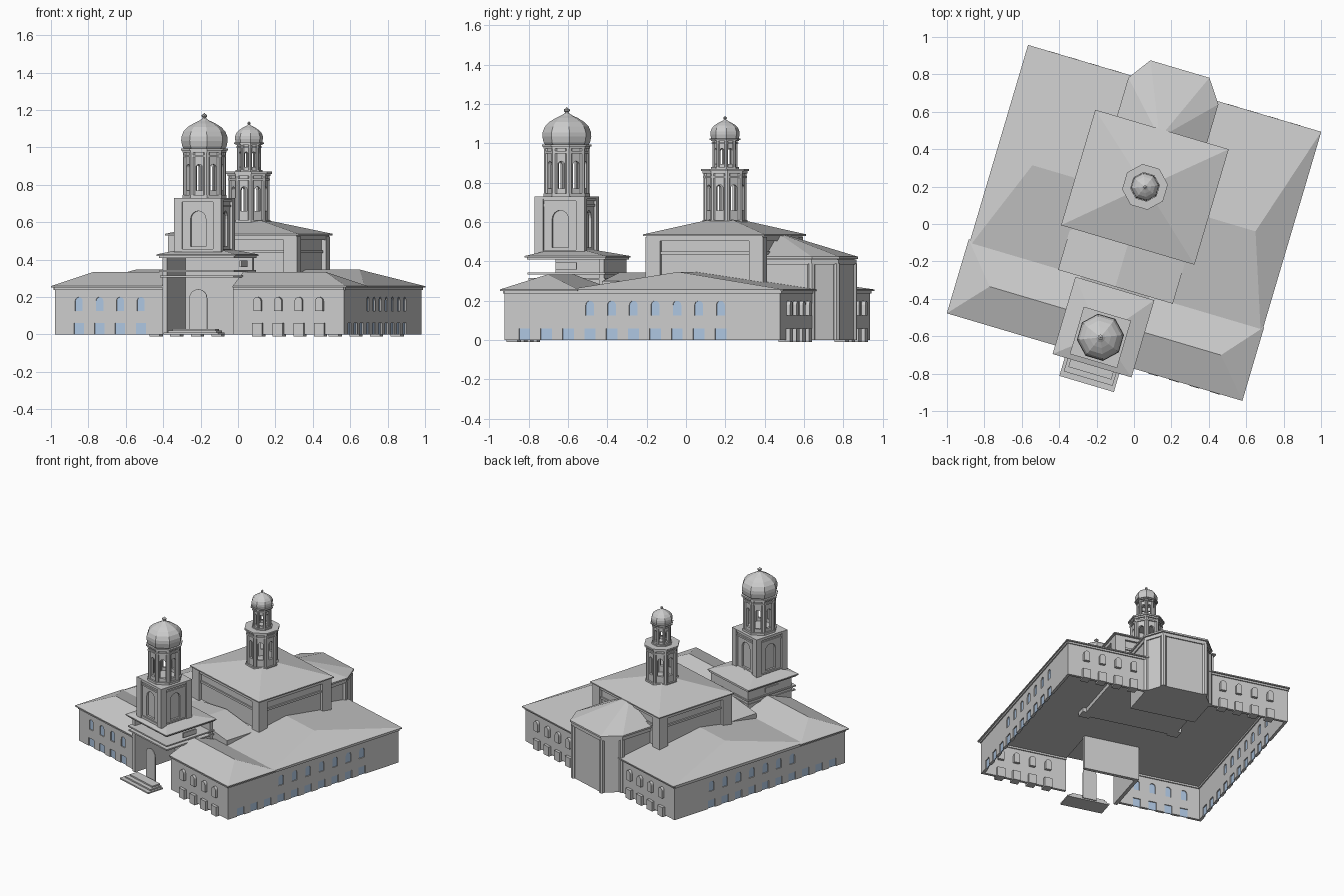
import bpy, bmesh, math
from mathutils import Matrix, Vector

if "Cube" in bpy.data.objects:
    bpy.data.objects.remove(bpy.data.objects["Cube"])

TURN = Matrix.Rotation(math.radians(-16.5), 4, 'Z')   # the whole plan is turned on the site
made = []
glass = bpy.data.materials.new("window_glass")
glass.diffuse_color = (0.42, 0.56, 0.75, 1)
glass.use_nodes = True
glass.node_tree.nodes["Principled BSDF"].inputs["Base Color"].default_value = glass.diffuse_color


def finish(name, bm, mat=None):
    bmesh.ops.recalc_face_normals(bm, faces=bm.faces)
    me = bpy.data.meshes.new(name)
    bm.to_mesh(me)
    bm.free()
    ob = bpy.data.objects.new(name, me)
    bpy.context.collection.objects.link(ob)
    if mat:
        me.materials.append(mat)
    made.append(ob)
    return ob


def loft(bm, loops, caps=True):
    rings = [[bm.verts.new(p) for p in lp] for lp in loops]
    n = len(rings[0])
    for a, b in zip(rings, rings[1:]):
        for i in range(n):
            bm.faces.new((a[i], a[(i + 1) % n], b[(i + 1) % n], b[i]))
    if caps:
        bm.faces.new(rings[0])
        bm.faces.new(rings[-1])


def prism(bm, pts, z0, z1):
    loft(bm, [[(x, y, z) for x, y in pts] for z in (z0, z1)])


def box(bm, u0, u1, v0, v1, z0, z1):
    prism(bm, [(u0, v0), (u1, v0), (u1, v1), (u0, v1)], z0, z1)


def ring(n, r, c, z):
    return [(c[0] + r * math.cos((2 * k + 1) * math.pi / n),
             c[1] + r * math.sin((2 * k + 1) * math.pi / n), z) for k in range(n)]


def lathe(bm, n, c, prof, caps=True):
    loft(bm, [ring(n, r, c, z) for r, z in prof], caps)


def opening(bm, u, v, ang, depth, w, z0, z1, arched=True):
    """Upright slab, arched or square, centred on (u, v) and facing ang."""
    h = w / 2
    pts = [(-h, z0), (h, z0)]
    if arched:
        pts += [(h * math.cos(t * math.pi / 8), z1 - h + h * math.sin(t * math.pi / 8)) for t in range(9)]
    else:
        pts += [(h, z1), (-h, z1)]
    n, t = Vector((math.cos(ang), math.sin(ang))), Vector((-math.sin(ang), math.cos(ang)))
    loft(bm, [[(u + t.x * a + n.x * d, v + t.y * a + n.y * d, z) for a, z in pts]
              for d in (-depth / 2, depth / 2)])


def cut(ob, bm):
    cutter = finish("cutter", bm)
    made.remove(cutter)
    cutter.hide_render = True
    m = ob.modifiers.new("cut", 'BOOLEAN')
    m.operation, m.solver, m.object = 'DIFFERENCE', 'EXACT', cutter
    me = bpy.data.meshes.new_from_object(ob.evaluated_get(bpy.context.evaluated_depsgraph_get()))
    ob.modifiers.clear()
    ob.data = me
    bpy.data.objects.remove(cutter)


def hip(bm, u0, u1, v0, v1, z, r0, r1, t=0.008):
    """Eave slab with a hipped (or gabled) roof on it; r0 and r1 end the ridge."""
    box(bm, min(u0, u1), max(u0, u1), v0, v1, z, z + t)
    a, b, c, d, p, q = [bm.verts.new(x) for x in ((u0, v0, z + t), (u1, v0, z + t), (u1, v1, z + t),
                                                  (u0, v1, z + t), r0, r1)]
    for f in ((a, b, q, p), (b, c, q), (c, d, p, q), (d, a, p)):
        bm.faces.new(f)


# Outer walls, open inside, with two rows of windows
U, V0, V1, T, H = 0.805, -0.725, 0.738, 0.02, 0.25
walls, cuts, panes, trim = (bmesh.new() for _ in range(4))


def window(u, v, ang, w, z0, z1, arched):
    opening(cuts, u, v, ang, 0.06, w, z0 if arched else -0.01, z1, arched)
    opening(panes, u, v, ang, 0.006, w + 0.002, z0, z1, arched)


for s in (-1, 1):
    for v0, v1, inner, face in ((V0, V0 + T, 0.19, -math.pi / 2), (V1 - T, V1, 0.23, math.pi / 2)):
        box(walls, min(s * inner, s * (U - T)), max(s * inner, s * (U - T)), v0, v1, 0, H)
        box(trim, min(s * inner, s * U), max(s * inner, s * U), v0 - 0.008, v1 + 0.008, 0.237, H)
        for k in range(4):
            u = s * (0.327 + 0.115 * k)
            window(u, (v0 + v1) / 2, face, 0.042, 0.125, 0.2, True)
            window(u, (v0 + v1) / 2, face, 0.056, 0, 0.06, False)
    a, b = sorted((s * (U - T), s * U))
    box(walls, a, b, V0, V1, 0, H)
    box(trim, a - 0.008, b + 0.008, V0, V1, 0.237, H)
    for k in range(-3, 7):
        v = -0.271 + 0.1155 * k
        if k >= 0:
            window((a + b) / 2, v, 0, 0.045, 0.125, 0.2, True)
        window((a + b) / 2, v, 0, 0.06, 0, 0.06, False)
cut(finish("outer_walls", walls), cuts)
finish("window_panes", panes, glass)
finish("wall_cornice", trim)

# Low roofs: two front wings, the wide rear roof, the link between tower and nave
bm = bmesh.new()
for s in (-1, 1):
    hip(bm, s * 0.19, s * 0.824, -0.742, -0.33, H, (s * 0.19, -0.54, 0.335), (s * 0.645, -0.54, 0.335))
finish("wing_roofs", bm)
bm = bmesh.new()
hip(bm, -0.815, 0.82, -0.38, 0.757, H, (-0.61, 0.147, 0.347), (0.634, 0.147, 0.347))
finish("rear_roof", bm)
bm = bmesh.new()
loft(bm, [[(-0.32, v, 0.25), (0.32, v, 0.25), (0.32, v, 0.3), (0, v, 0.345), (-0.32, v, 0.3)]
          for v in (-0.35, -0.1)])
finish("link_roof", bm)

# Nave block with corner piers, bands and pyramid roof
bm = bmesh.new()
box(bm, -0.335, 0.335, -0.085, 0.495, 0.22, 0.53)
for u in (-0.36, 0.285):
    for v in (-0.107, 0.44):
        box(bm, u, u + 0.075, v, v + 0.075, 0.22, 0.525)
box(bm, -0.345, 0.345, -0.095, 0.505, 0.435, 0.45)
box(bm, -0.357, 0.357, -0.103, 0.511, 0.505, 0.53)
finish("nave_walls", bm)
bm = bmesh.new()
NAVE = (0, 0.207)
hip(bm, -0.372, 0.372, -0.117, 0.527, 0.53, (-0.005, 0.207, 0.63), (0.005, 0.207, 0.63))
finish("nave_roof", bm)

# Apse at the back with corner piers and a fan roof
bm = bmesh.new()


def apse_plan(o):
    return [(-0.235 - o, 0.48), (0.235 + o, 0.48), (0.235 + o, 0.735 + o * 0.4), (0.155 + o * 0.6, 0.848 + o),
            (-0.155 - o * 0.6, 0.848 + o), (-0.235 - o, 0.735 + o * 0.4)]


prism(bm, apse_plan(0), 0, 0.42)
prism(bm, apse_plan(0.008), 0.385, 0.41)
prism(bm, apse_plan(0.016), 0.412, 0.424)
for u, v in apse_plan(-0.006)[2:]:
    lathe(bm, 8, (u, v), [(0.02, 0), (0.02, 0.39)])
finish("apse_walls", bm)
bm = bmesh.new()
loft(bm, [[(u, v, 0.424) for u, v in apse_plan(0.016)],
          [(u * 0.08, 0.48 + (v - 0.48) * 0.08, 0.54) for u, v in apse_plan(0)]])
finish("apse_roof", bm)

# Tower base: hollow room, doorway, bands and skirt roof
bm = bmesh.new()
for u0, u1, v0, v1 in ((-0.2, 0.2, -0.77, -0.745), (-0.2, 0.2, -0.4, -0.375),
                       (-0.2, -0.175, -0.745, -0.4), (0.175, 0.2, -0.745, -0.4)):
    box(bm, u0, u1, v0, v1, 0, 0.425)
base = finish("tower_base", bm)
bm = bmesh.new()
opening(bm, 0, -0.77, math.pi / 2, 0.08, 0.095, 0.03, 0.24)
cut(base, bm)
bm = bmesh.new()
opening(bm, 0, -0.748, math.pi / 2, 0.006, 0.1, 0.0, 0.242)
finish("entrance_door", bm)
bm = bmesh.new()
for z0, z1, o in ((0.305, 0.315, 0.005), (0.335, 0.345, 0.008), (0.41, 0.425, 0.01)):
    box(bm, -0.2 - o, 0.2 + o, -0.77 - o, -0.375 + o, z0, z1)
for s in (-1, 1):
    opening(bm, s * 0.2, -0.575, 0, 0.012, 0.11, 0.36, 0.395, False)
finish("tower_base_bands", bm)
bm = bmesh.new()
hip(bm, -0.22, 0.22, -0.79, -0.36, 0.42, (-0.01, -0.62, 0.48), (0.01, -0.62, 0.48))
finish("tower_skirt_roof", bm)
bm = bmesh.new()
for k in range(3):
    box(bm, -0.152 + 0.016 * k, 0.152 - 0.016 * k, -0.892 + 0.03 * k, -0.765, 0.01 * k, 0.01 * k + 0.01)
finish("entrance_steps", bm)


# Tower and lantern stages: hollow n-sided drum, openings, corner piers, cornices
def stage(name, n, c, r, z0, z1, w, w0, w1, pier, core=0.0):
    bm = bmesh.new()
    t, ap = 0.02, r * math.cos(math.pi / n)
    loops = [ring(n, rr, c, z) for rr, z in ((r, z0), (r, z1), (r - t, z1), (r - t, z0), (r, z0))]
    loft(bm, loops, False)
    bmesh.ops.remove_doubles(bm, verts=bm.verts, dist=1e-5)
    drum = finish(name + "_drum", bm)
    bm, frames = bmesh.new(), bmesh.new()
    for k in range(n):
        a = 2 * math.pi * k / n
        opening(bm, c[0] + ap * math.cos(a), c[1] + ap * math.sin(a), a, 0.06, w, w0, w1)
    cut(drum, bm)
    for x, y, z in ring(n, r - pier * 0.25, c, 0):
        if n == 4:
            box(frames, x - pier / 2, x + pier / 2, y - pier / 2, y + pier / 2, z0, z1)
        else:
            lathe(frames, 8, (x, y), [(pier / 2, z0), (pier / 2, z1)])
    if core:
        lathe(frames, n, c, [(core, z0), (core, z1)])
    h = z1 - z0
    for f0, f1, o in ((0, 0.06, 0.012), (0.83, 0.87, 0.009), (0.92, 0.96, 0.012), (0.96, 1, 0.02)):
        lathe(frames, n, c, [(r + o, z0 + f0 * h), (r + o, z0 + f1 * h)])
    finish(name + "_piers_and_cornices", frames)


def dome(name, c, r, z0, z1):
    bm = bmesh.new()
    prof = [(0.84, 0), (0.95, 0.1), (1, 0.25), (0.99, 0.36), (0.9, 0.5), (0.72, 0.62), (0.46, 0.72),
            (0.22, 0.79), (0.1, 0.84), (0.07, 0.87), (0.12, 0.9), (0.12, 0.94), (0.04, 0.97), (0.01, 1)]
    lathe(bm, 8, c, [(r * a, z0 + (z1 - z0) * b) for a, b in prof])
    finish(name, bm)


TOWER = (0, -0.632)
stage("belfry", 4, TOWER, 0.166, 0.44, 0.73, 0.085, 0.47, 0.66, 0.045, 0.138)
stage("upper_tower", 8, TOWER, 0.107, 0.73, 0.995, 0.036, 0.77, 0.91, 0.034)
dome("tower_dome", TOWER, 0.125, 0.985, 1.185)
stage("lower_lantern", 8, NAVE, 0.103, 0.595, 0.87, 0.036, 0.66, 0.79, 0.03)
stage("upper_lantern", 8, NAVE, 0.06, 0.87, 1.025, 0.024, 0.895, 0.975, 0.02)
dome("lantern_dome", NAVE, 0.075, 1.015, 1.14)

for ob in made:
    ob.data.transform(TURN)
